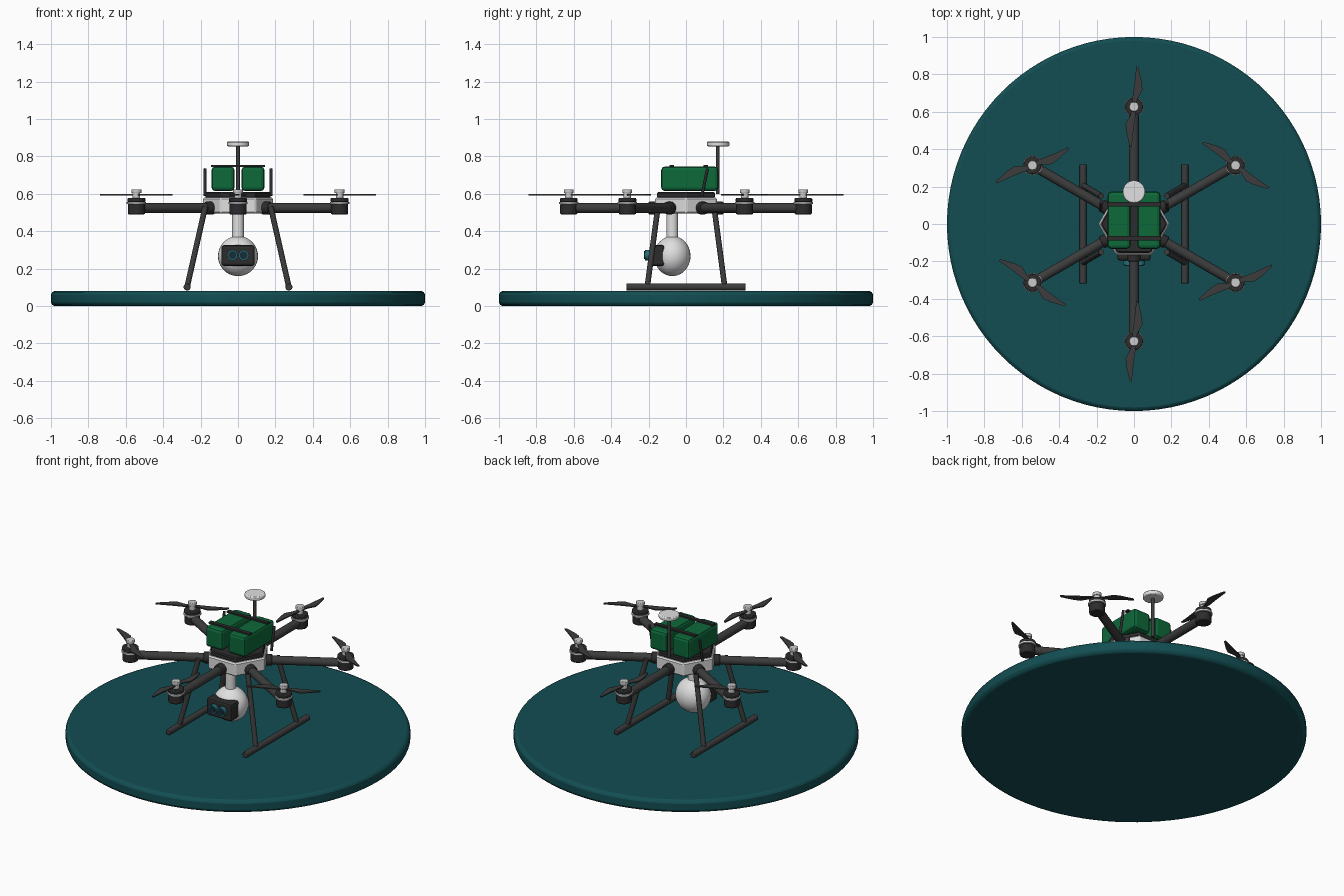
import bpy, bmesh, math
from math import radians, sin, cos, pi
from mathutils import Vector

cube = bpy.data.objects.get("Cube")
if cube:
    bpy.data.objects.remove(cube, do_unlink=True)


def material(name, r, g, b):
    m = bpy.data.materials.new(name)
    m.use_nodes = True
    m.diffuse_color = (r, g, b, 1)
    bsdf = m.node_tree.nodes["Principled BSDF"]
    bsdf.inputs["Base Color"].default_value = (r, g, b, 1)
    bsdf.inputs["Roughness"].default_value = 0.6
    return m


TEAL = material("deep teal", 0.006, 0.075, 0.085)
GREEN = material("battery green", 0.004, 0.14, 0.042)
WHITE = material("shell white", 0.75, 0.75, 0.75)
SILVER = material("silver", 0.6, 0.6, 0.6)
GREY = material("carbon grey", 0.045, 0.045, 0.045)
BLACK = material("soft black", 0.025, 0.025, 0.027)
LENS = material("lens teal", 0.02, 0.16, 0.19)
GLASS = material("lens glass", 0.008, 0.025, 0.04)


def finish(name, bm, mat, bevel=0, segments=2, smooth=True):
    bmesh.ops.recalc_face_normals(bm, faces=bm.faces)
    mesh = bpy.data.meshes.new(name)
    bm.to_mesh(mesh)
    bm.free()
    mesh.materials.append(mat)
    ob = bpy.data.objects.new(name, mesh)
    bpy.context.collection.objects.link(ob)
    if bevel:
        mod = ob.modifiers.new("Bevel", "BEVEL")
        mod.width, mod.segments = bevel, segments
        mod.limit_method, mod.angle_limit = "ANGLE", radians(40)
    if smooth:
        bpy.ops.object.select_all(action="DESELECT")
        ob.select_set(True)
        bpy.context.view_layer.objects.active = ob
        bpy.ops.object.shade_smooth_by_angle(angle=radians(35))
    return ob


def rod(name, a, b, r, mat, sides=20, r2=None, **kw):
    """Cylinder or cone running from a to b."""
    a, b = Vector(a), Vector(b)
    bm = bmesh.new()
    bmesh.ops.create_cone(bm, cap_ends=True, segments=sides, radius1=r,
                          radius2=r if r2 is None else r2, depth=(b - a).length)
    turn = (b - a).to_track_quat("Z", "Y").to_matrix()
    bmesh.ops.rotate(bm, verts=bm.verts, matrix=turn)
    bmesh.ops.translate(bm, verts=bm.verts, vec=(a + b) / 2)
    return finish(name, bm, mat, **kw)


def box(name, centre, size, mat, **kw):
    bm = bmesh.new()
    bmesh.ops.create_cube(bm, size=1)
    bmesh.ops.scale(bm, verts=bm.verts, vec=size)
    bmesh.ops.translate(bm, verts=bm.verts, vec=centre)
    return finish(name, bm, mat, smooth=False, **kw)


def hexagon(name, r, z0, z1, mat, r_low=None, bevel=0.0):
    """Six-sided slab with corners on the x axis."""
    bm = bmesh.new()
    rings = [[bm.verts.new((rr * cos(k * pi / 3), rr * sin(k * pi / 3), z)) for k in range(6)]
             for rr, z in ((r_low or r, z0), (r, z1))]
    for ring in rings:
        bm.faces.new(ring)
    for k in range(6):
        j = (k + 1) % 6
        bm.faces.new((rings[0][k], rings[0][j], rings[1][j], rings[1][k]))
    return finish(name, bm, mat, bevel=bevel, segments=1, smooth=False)


# Display base
rod("display_base", (0, 0, 0), (0, 0, 0.08), 1, TEAL, sides=96, bevel=0.02)

# Central body
hexagon("body_shell", 0.19, 0.495, 0.58, WHITE, bevel=0.008)
hexagon("top_plate", 0.178, 0.578, 0.61, BLACK, bevel=0.006)

# Arms, motors and propellers
BLADE = [(-0.008, 0.0), (-0.008, 0.05), (0.0, 0.1), (0.008, 0.17), (0.012, 0.215),
         (0.024, 0.21), (0.042, 0.13), (0.045, 0.09), (0.02, 0.045), (0.008, 0.0)]


def propeller(name, centre, angle):
    bm = bmesh.new()
    for half in (0, pi):
        c, s = cos(angle + half), sin(angle + half)
        verts = [bm.verts.new((centre[0] + x * c - y * s, centre[1] + x * s + y * c, 0.592))
                 for x, y in BLADE]
        face = bm.faces.new(verts)
        up = bmesh.ops.extrude_face_region(bm, geom=[face])["geom"]
        bmesh.ops.translate(bm, verts=[v for v in up if isinstance(v, bmesh.types.BMVert)],
                            vec=(0, 0, 0.007))
    return finish(name, bm, GREY, smooth=False)


for i in range(6):
    angle = radians(30 + 60 * i)
    out = Vector((cos(angle), sin(angle), 0))
    hub = out * 0.627

    def at(z):
        return hub + Vector((0, 0, z))

    mid = Vector((0, 0, 0.524))
    rod(f"arm_{i}", out * 0.14 + mid, out * 0.6 + mid, 0.026, GREY)
    rod(f"arm_collar_{i}", out * 0.15 + mid, out * 0.2 + mid, 0.034, BLACK, bevel=0.005)
    rod(f"motor_mount_{i}", at(0.49), at(0.546), 0.046, BLACK, sides=24, bevel=0.006)
    rod(f"motor_ring_{i}", at(0.545), at(0.555), 0.052, SILVER, sides=24)
    rod(f"motor_bell_{i}", at(0.555), at(0.577), 0.048, BLACK, sides=24, bevel=0.005)
    rod(f"motor_shaft_{i}", at(0.575), at(0.608), 0.02, SILVER)
    rod(f"propeller_cap_{i}", at(0.603), at(0.624), 0.026, SILVER, bevel=0.003)
    propeller(f"propeller_{i}", hub, radians(60 - 60 * i))

# Batteries and straps
for side, x in (("left", 0.08), ("right", -0.08)):
    box(f"battery_{side}", (x, 0.02, 0.68), (0.122, 0.305, 0.13), GREEN, bevel=0.018)
for side, y in (("front", -0.077), ("back", 0.105)):
    box(f"battery_strap_{side}", (0, y, 0.749), (0.29, 0.024, 0.011), BLACK)

# Navigation mast
rod("mast", (0, 0.17, 0.6), (0, 0.17, 0.855), 0.01, GREY)
rod("mast_disc", (0, 0.172, 0.854), (0, 0.172, 0.879), 0.06, WHITE, sides=32, bevel=0.006)

# Rear aerials and landing gear
for side, s in (("left", 1), ("right", -1)):
    rod(f"aerial_{side}", (s * 0.177, 0.085, 0.59), (s * 0.177, 0.115, 0.735), 0.008, BLACK, sides=12)
    rod(f"skid_{side}", (s * 0.272, -0.318, 0.102), (s * 0.272, 0.318, 0.102), 0.019, GREY, bevel=0.004)
    for end, t in (("front", -1), ("back", 1)):
        rod(f"leg_{end}_{side}", (s * 0.175, t * 0.15, 0.53), (s * 0.272, t * 0.207, 0.102),
            0.015, GREY, sides=16)

# Camera ball hanging from the body
rod("camera_column", (0, -0.073, 0.35), (0, -0.073, 0.5), 0.031, WHITE, sides=24)
bm = bmesh.new()
bmesh.ops.create_uvsphere(bm, u_segments=32, v_segments=20, radius=1)
bmesh.ops.scale(bm, verts=bm.verts, vec=(0.107, 0.097, 0.107))
bmesh.ops.translate(bm, verts=bm.verts, vec=(0, -0.073, 0.267))
finish("camera_ball", bm, WHITE)

# Camera housing and twin lenses
box("camera_housing", (0, -0.155, 0.27), (0.178, 0.08, 0.11), BLACK, bevel=0.012)
for side, x in (("left", 0.03), ("right", -0.03)):
    rod(f"lens_ring_{side}", (x, -0.19, 0.272), (x, -0.22, 0.272), 0.028, LENS, sides=24)
    rod(f"lens_glass_{side}", (x, -0.215, 0.272), (x, -0.224, 0.272), 0.021, GLASS, sides=24)
